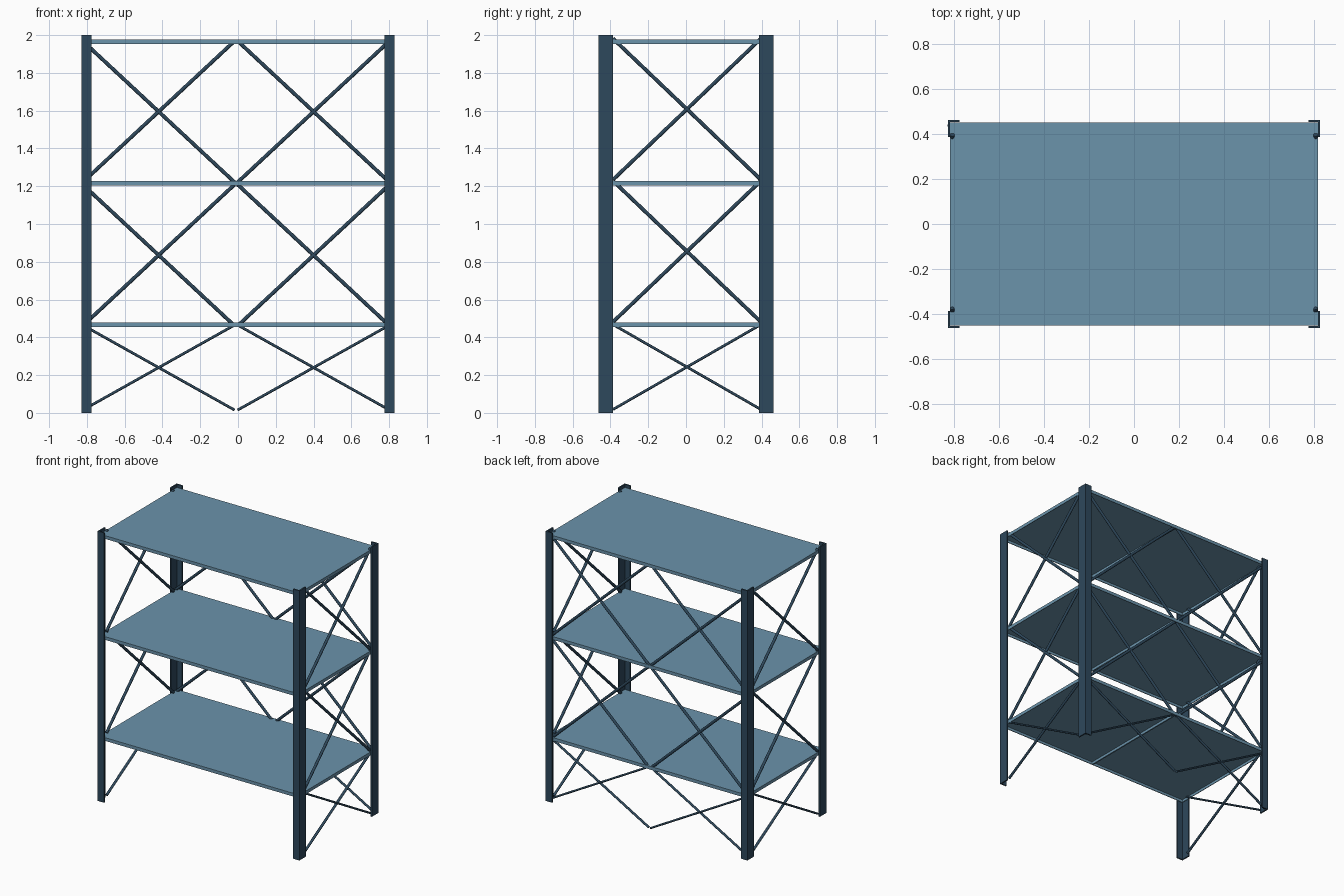
import bpy, bmesh
from mathutils import Vector, Matrix

if "Cube" in bpy.data.objects:
    bpy.data.objects.remove(bpy.data.objects["Cube"])


def material(name, rgb):
    m = bpy.data.materials.new(name)
    m.diffuse_color = (*rgb, 1)
    m.use_nodes = True
    m.node_tree.nodes["Principled BSDF"].inputs["Base Color"].default_value = m.diffuse_color
    return m


DARK = material("dark blue steel", (0.027, 0.065, 0.107))
LIGHT = material("light blue shelf", (0.147, 0.292, 0.407))


def finish(name, bm, mat):
    bmesh.ops.recalc_face_normals(bm, faces=bm.faces)
    me = bpy.data.meshes.new(name)
    bm.to_mesh(me)
    bm.free()
    me.materials.append(mat)
    ob = bpy.data.objects.new(name, me)
    bpy.context.collection.objects.link(ob)
    return ob


def add_box(bm, lo, hi):
    lo, hi = Vector(lo), Vector(hi)
    m = Matrix.Translation((lo + hi) / 2) @ Matrix.Diagonal((*(hi - lo), 1))
    bmesh.ops.create_cube(bm, size=1, matrix=m)


def add_rod(bm, a, b, normal, r_plane, r_out):
    # rod with an oval section; normal is perpendicular to the brace plane
    a, b, n = Vector(a), Vector(b), Vector(normal)
    d = b - a
    t = d.normalized()
    p = t.cross(n)
    rot = Matrix((p, n, t)).transposed().to_4x4()
    m = Matrix.Translation((a + b) / 2) @ rot @ Matrix.Diagonal((r_plane, r_out, d.length, 1))
    bmesh.ops.create_cone(bm, cap_ends=True, segments=12, radius1=1, radius2=1,
                          depth=1, matrix=m)


# L-section corner posts
PX, PY, T = 0.828, 0.463, 0.010
for sx, side in ((-1, "left"), (1, "right")):
    for sy, end in ((-1, "front"), (1, "back")):
        bm = bmesh.new()
        outline = [(PX, PY), (PX - 0.053, PY), (PX - 0.053, PY - T),
                   (PX - T, PY - T), (PX - T, PY - 0.077), (PX, PY - 0.077)]
        f = bm.faces.new([bm.verts.new((sx * x, sy * y, 0)) for x, y in outline])
        ext = bmesh.ops.extrude_face_region(bm, geom=[f])
        for v in ext["geom"]:
            if isinstance(v, bmesh.types.BMVert):
                v.co.z = 2
        finish(f"{end}_{side}_post", bm, DARK)

# Tray shelves: plate, folded rim and a rib under the middle
SX, SY, H, W, P = 0.818, 0.452, 0.024, 0.005, 0.005
for name, top in (("bottom", 0.479), ("middle", 1.228), ("top", 1.977)):
    bm = bmesh.new()
    lo, mid = top - H, top - P
    add_box(bm, (-SX, -SY, mid), (SX, SY, top))
    for s in (-1, 1):
        xs, ys = sorted((s * SX, s * (SX - W))), sorted((s * SY, s * (SY - W)))
        add_box(bm, (xs[0], -SY, lo), (xs[1], SY, mid))
        add_box(bm, (-SX + W, ys[0], lo), (SX - W, ys[1], mid))
    add_box(bm, (-0.005, -SY + W, lo), (0.005, SY - W, mid))
    finish(f"{name}_shelf", bm, LIGHT)

# Cross braces: one X per bay on each side, two per bay across the back
# rows: bay name, back centre z, side centre z, half height, in-plane radius
BAYS = (("lower", 0.240, 0.243, 0.225, 0.0072),
        ("middle", 0.835, 0.855, 0.374, 0.010),
        ("upper", 1.595, 1.608, 0.374, 0.010))
for bay, zb, zs, h, r in BAYS:
    for s, side in ((-1, "left"), (1, "right")):
        bm = bmesh.new()
        x, yc, hy = s * 0.808, 0.005, 0.392
        for k in (-1, 1):
            add_rod(bm, (x, yc - hy, zs - k * h), (x, yc + hy, zs + k * h), (1, 0, 0), r, 0.010)
        ob = finish(f"{bay}_{side}_side_brace", bm, DARK)
        bm = bmesh.new()
        xc, hx, y = s * 0.41 - 0.01, 0.402, 0.437
        for k in (-1, 1):
            add_rod(bm, (xc - hx, y, zb - k * h), (xc + hx, y, zb + k * h), (0, 1, 0), r, 0.010)
        back = finish(f"{bay}_{side}_back_brace", bm, DARK)
        for o in (ob, back):
            for f in o.data.polygons:
                f.use_smooth = len(f.vertices) == 4
